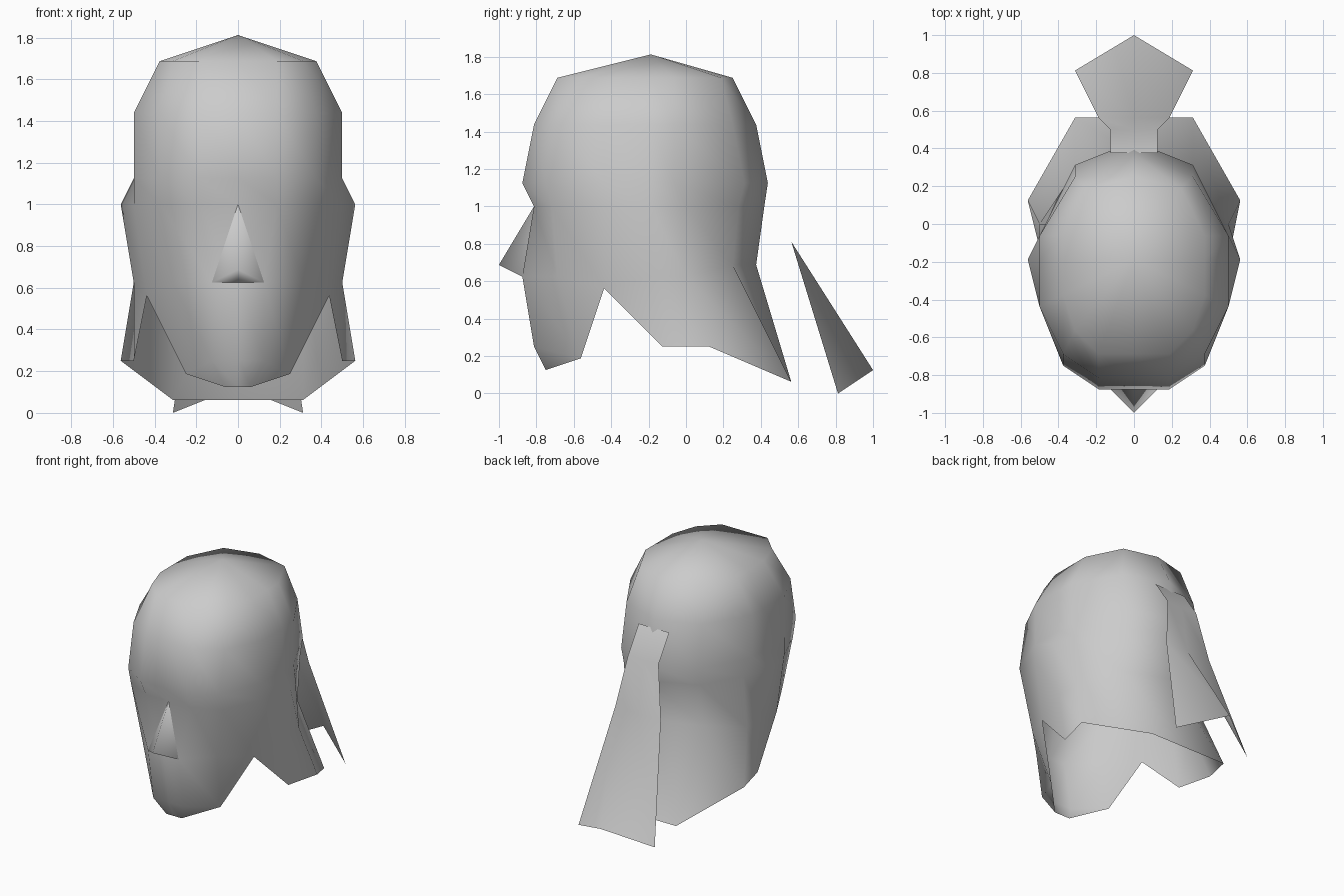
import bpy
import bmesh
from mathutils import Vector

UNIT = 1 / 16  # all points below lie on a grid of sixteenths

old = bpy.data.objects.get("Cube")
if old:
    bpy.data.objects.remove(old, do_unlink=True)


def make_material(name, color):
    mat = bpy.data.materials.new(name)
    mat.use_nodes = True
    mat.diffuse_color = color
    mat.node_tree.nodes["Principled BSDF"].inputs["Base Color"].default_value = color
    return mat


grey = make_material("plain grey", (0.6, 0.6, 0.6, 1))


class HalfMesh:
    """Collects faces for the +x half and adds the mirrored copy of each one."""

    def __init__(self):
        self.bm = bmesh.new()
        self.lookup = {}

    def vert(self, point):
        if point not in self.lookup:
            self.lookup[point] = self.bm.verts.new(Vector(point) * UNIT)
        return self.lookup[point]

    def face(self, *points):
        points = list(dict.fromkeys(points))  # merge repeated corners
        if len(points) < 3:
            return
        mirrored = [(-x, y, z) for x, y, z in reversed(points)]
        for corners in (points, mirrored):
            self.bm.faces.new([self.vert(p) for p in corners])

    def loft(self, rows):
        for upper, lower in zip(rows, rows[1:]):
            for i in range(min(len(upper), len(lower)) - 1):
                self.face(upper[i], lower[i], lower[i + 1], upper[i + 1])

    def finish(self, name, smooth=True):
        mesh = bpy.data.meshes.new(name)
        self.bm.to_mesh(mesh)
        self.bm.free()
        for poly in mesh.polygons:
            poly.use_smooth = smooth
        mesh.materials.append(grey)
        obj = bpy.data.objects.new(name, mesh)
        bpy.context.collection.objects.link(obj)
        return obj


def ring(z, outline):
    return [(x, y, z) for x, y in outline]


# Head shell: half rings from front centre round to back centre
crown = ring(27, [(0, -11), (3, -11), (5, -9), (6, -6), (6, -3), (6, -1), (4, 3), (0, 4)])
forehead = ring(23, [(0, -13), (3, -13), (6, -11), (8, -7), (8, -3), (8, -1), (5, 4), (0, 6)])
brow = ring(18, [(0, -14), (3, -14), (6, -12), (8, -7), (8, -3), (8, -1), (5, 5), (0, 7)])
eye_line = ring(16, [(0, -13), (3, -13), (6, -11.5), (8, -7), (9, -3), (7.5, 0), (5, 4.5), (0, 6.7)])

# Lower rows: the cheek notch is shared by the jaw and the neck flap
notch = (7, -7, 9)
cheek = [(0, -14, 10), (2, -14, 10), (5, -11, 10), notch,
         (8, -3, 10), (8, 0, 10), (5, 4, 11), (0, 6, 11)]
jaw_corner = (4, -9, 3)
neck_rim = [(8, -2, 4), (9, 2, 4), (5, 9, 1), (0, 9, 1)]
lower_rim = [(0, -13, 4), (2, -13, 4), jaw_corner, notch] + neck_rim
chin_rim = [(0, -12, 2), (1, -12, 2), jaw_corner]

head = HalfMesh()
head.loft([crown, forehead, brow, eye_line, cheek, lower_rim, chin_rim])

# Dome cap over the crown ring
apex = (0, -3, 29)
for a, b in zip(crown, crown[1:]):
    head.face(apex, a, b)
head.finish("head_shell")

# Nose: a wedge from the bridge to the tip
nose = HalfMesh()
bridge, tip = (0, -13, 16), (0, -16, 11)
nostril, base = (2, -14, 10), (0, -14, 10)
nose.face(bridge, tip, nostril)
nose.face(tip, base, nostril)
nose.finish("nose")

# Ponytail: a thin folded sheet that leaves the back of the head
tail_rows = [
    [(0, 6, 22), (2, 6, 22)],
    [(0, 8, 19), (2, 8, 19)],
    [(0, 9, 13), (3, 9, 13)],
    [(0, 16, 2), (5, 13, 0)],
]
ponytail = HalfMesh()
ponytail.loft([list(reversed(row)) for row in tail_rows])
ponytail.finish("ponytail")
